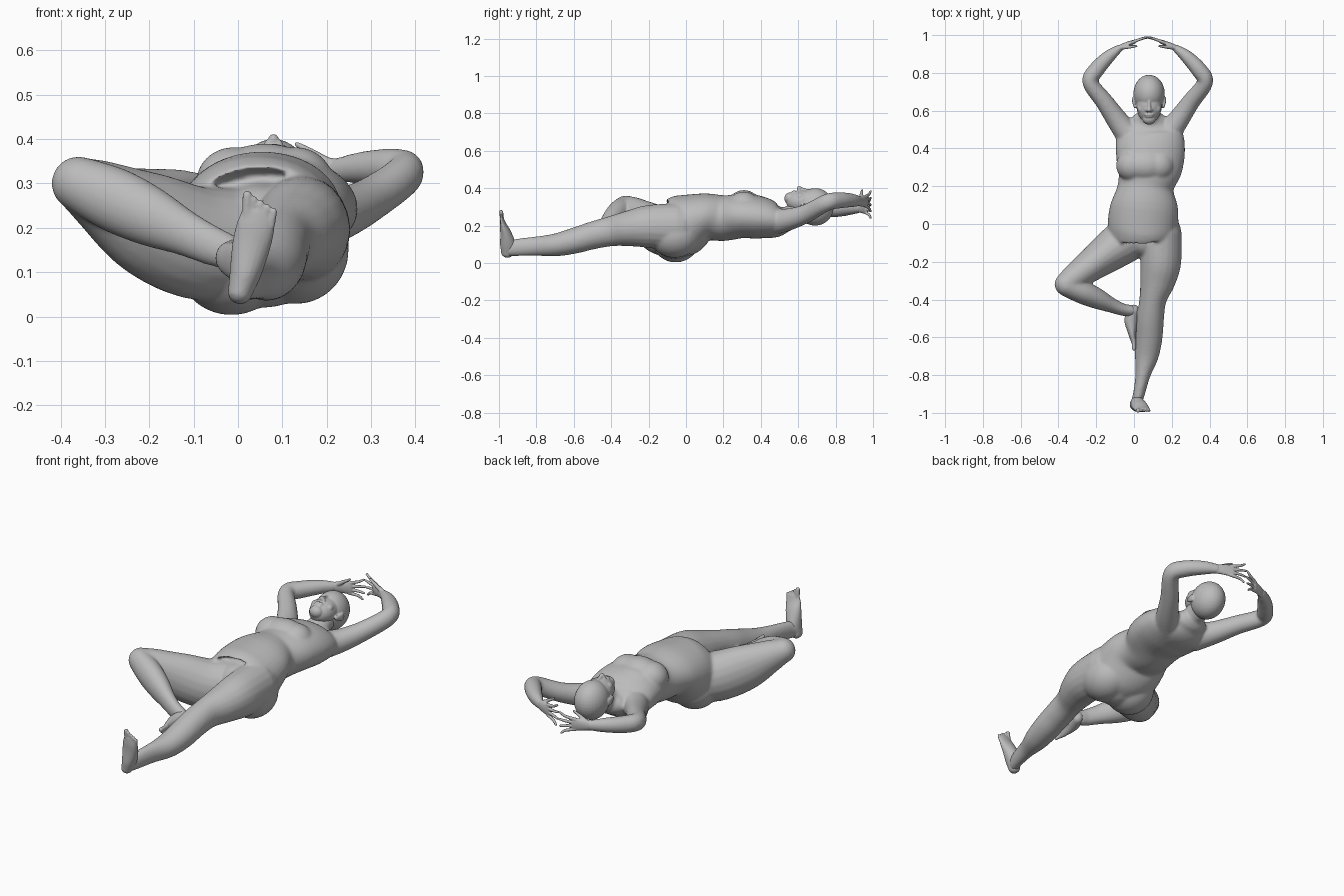
import bpy, bmesh, math
from mathutils import Vector, Matrix

grey = bpy.data.materials.new("warm_grey")
grey.diffuse_color = (0.5, 0.5, 0.5, 1)


def spline(pts, steps):
    """Catmull-Rom through rows of (x, y, z, half width, half height)."""
    p = [pts[0]] + list(pts) + [pts[-1]]
    out = []
    for i in range(1, len(p) - 2):
        for s in range(steps):
            t = s / steps
            out.append([0.5 * (2 * b + (c - a) * t + (2 * a - 5 * b + 4 * c - d) * t * t
                               + (3 * b - a - 3 * c + d) * t ** 3)
                        for a, b, c, d in zip(p[i - 1], p[i], p[i + 1], p[i + 2])])
    return out + [list(pts[-1])]


def tube(bm, pts, hint=(0, 0, 1), n=20, steps=5):
    """Closed tube with elliptical sections and rounded ends."""
    rows = spline(pts, steps)
    pos = [Vector(r[:3]) for r in rows]
    last = len(rows) - 1
    sections = []
    for i, r in enumerate(rows):
        t = (pos[min(i + 1, last)] - pos[max(i - 1, 0)]).normalized()
        w = t.cross(Vector(hint)).normalized()
        h = w.cross(t)
        sec = [(pos[i], w * r[3], h * r[4])]
        if i in (0, last):
            d = t * min(r[3], r[4]) * (1 if i else -1)
            cap = [(pos[i] + d * math.sin(a), w * r[3] * math.cos(a), h * r[4] * math.cos(a))
                   for a in (0.4, 0.8, 1.15, 1.45)]
            sec = sec + cap if i else cap[::-1] + sec
        sections += sec
    rings = [[bm.verts.new(c + w * math.cos(k * math.tau / n) + h * math.sin(k * math.tau / n))
              for k in range(n)] for c, w, h in sections]
    faces = [bm.faces.new((a[k], a[(k + 1) % n], b[(k + 1) % n], b[k]))
             for a, b in zip(rings, rings[1:]) for k in range(n)]
    faces += [bm.faces.new(rings[0][::-1]), bm.faces.new(rings[-1])]
    bmesh.ops.recalc_face_normals(bm, faces=faces)


def ball(bm, c, r):
    m = Matrix.Translation(c) @ Matrix.Diagonal((*r, 1))
    bmesh.ops.create_uvsphere(bm, u_segments=28, v_segments=18, radius=1, matrix=m)


def finish(bm, name, voxel, smooth):
    """Fuse the overlapping forms into one soft skin."""
    me = bpy.data.meshes.new(name)
    bm.to_mesh(me)
    bm.free()
    me.materials.append(grey)
    ob = bpy.data.objects.new(name, me)
    bpy.context.collection.objects.link(ob)
    rm = ob.modifiers.new("fuse", 'REMESH')
    rm.mode, rm.voxel_size, rm.use_smooth_shade = 'VOXEL', voxel, True
    sm = ob.modifiers.new("soften", 'SMOOTH')
    sm.factor, sm.iterations = 0.5, smooth


CX = 0.08   # body centre line

# Torso, breasts, buttocks, neck, legs and arms
bm = bmesh.new()
tube(bm, [(.03, -.165, .195, .015, .04), (.042, -.13, .195, .09, .1), (.052, -.07, .18, .18, .152),
          (.048, 0, .208, .187, .163),
          (.055, .1, .245, .178, .128), (.063, .2, .24, .148, .122), (.082, .3, .25, .174, .117),
          (.087, .4, .242, .183, .113), (.08, .48, .225, .17, .09), (.08, .54, .232, .1, .062)], n=36)
ball(bm, (.062, .31, .302), (.125, .09, .088))
ball(bm, (.066, .36, .285), (.135, .11, .08))
for s in (-1, 1):
    ball(bm, (.06 + s * .07, .31, .302), (.085, .085, .08))
    tube(bm, [(CX + s * .02, .49, .295, .008, .008), (CX + s * .13, .505, .28, .01, .01)])  # collarbone
ball(bm, (-.015, -.055, .125), (.125, .128, .122))
ball(bm, (.06, -.055, .14), (.13, .12, .12))
ball(bm, (.13, -.06, .15), (.12, .14, .122))
tube(bm, [(CX, .47, .23, .075, .06), (CX, .55, .25, .06, .055), (CX, .64, .285, .058, .06)])

# Straight leg
tube(bm, [(.143, -.05, .195, .11, .125), (.142, -.2, .195, .108, .115), (.125, -.3, .185, .095, .097),
          (.1, -.4, .17, .072, .081), (.087, -.5, .147, .072, .074), (.08, -.6, .118, .071, .069),
          (.067, -.7, .096, .063, .061), (.047, -.8, .09, .04, .052), (.026, -.9, .083, .031, .047),
          (.012, -.945, .075, .03, .041)])

# Bent leg: thigh, then shin
tube(bm, [(-.01, -.06, .165, .125, .125), (-.1, -.125, .167, .112, .128), (-.21, -.205, .212, .09, .118),
          (-.31, -.278, .272, .072, .083), (-.36, -.318, .3, .061, .062)])
tube(bm, [(-.36, -.325, .3, .057, .062), (-.28, -.358, .264, .062, .073), (-.2, -.393, .226, .056, .068),
          (-.12, -.43, .188, .04, .052), (-.06, -.453, .16, .033, .045), (-.02, -.46, .145, .032, .04)])

# Arms
LEFT, RIGHT = (-1, (.22, .235, .262, .288, .29, .295, .295)), (1, (.22, .232, .265, .322, .335, .335, .33))
ARM = [(-.02, .46, .07, .075), (-.085, .545, .058, .06), (-.155, .645, .048, .05), (-.232, .75, .042, .046),
       (-.2, .815, .043, .044), (-.135, .885, .035, .037), (-.075, .932, .02, .027)]


def flip(side, x):
    return x if side < 0 else .145 - x


for side, zs in (LEFT, RIGHT):
    tube(bm, [(flip(side, x), y, z, rw, rh) for (x, y, rw, rh), z in zip(ARM, zs)])
finish(bm, "body", 0.007, 12)

# Head with face forms
bm = bmesh.new()
ball(bm, (CX, .69, .3), (.083, .1, .1))
ball(bm, (CX, .625, .328), (.067, .09, .062))
ball(bm, (CX, .556, .345), (.036, .03, .032))
ball(bm, (CX, .663, .371), (.052, .012, .018))
ball(bm, (CX, .579, .381), (.025, .006, .009))
ball(bm, (CX, .569, .377), (.022, .006, .009))
tube(bm, [(CX, .662, .383, .008, .01), (CX, .63, .39, .009, .011), (CX, .604, .399, .012, .013)])
for s in (-1, 1):
    ball(bm, (CX + s * .012, .603, .39), (.009, .009, .009))
    ball(bm, (CX + s * .03, .641, .368), (.015, .009, .013))
    ball(bm, (CX + s * .04, .61, .355), (.022, .025, .02))
    tube(bm, [(CX + s * .074, .62, .305, .008, .012), (CX + s * .083, .65, .3, .007, .02),
              (CX + s * .083, .668, .298, .006, .018)])
finish(bm, "head", 0.004, 3)

# Hands: palm edge-on, fingers fanned along z
for name, (side, zs) in (("left_hand", LEFT), ("right_hand", RIGHT)):
    bm = bmesh.new()
    z = zs[-1]

    def part(pts, **k):
        tube(bm, [(flip(side, x), y, z + dz, a, b) for x, y, dz, a, b in pts], **k)

    part([(-.085, .925, 0, .025, .018), (-.045, .947, 0, .03, .014), (.0, .965, 0, .035, .011)], hint=(0, 1, 0))
    for i in range(4):
        o = i - 1.5
        tip = .072 - .008 * abs(i - 2)
        part([(-.01, .962, o * .018, .009, .009), (.035, .979, o * .025, .0075, .0075),
              (tip, .987, o * .036, .006, .006)], n=10)
    part([(-.06, .935, .015, .012, .012), (-.02, .938, .04, .009, .009), (.012, .942, .058, .006, .006)], n=10)
    finish(bm, name, 0.0035, 2)

# Straight foot: sole faces forward, toes up
bm = bmesh.new()
tube(bm, [(.005, -.955, .056, .028, .034), (.017, -.953, .1, .036, .041), (.03, -.964, .16, .043, .03),
          (.04, -.978, .205, .043, .018), (.044, -.984, .235, .036, .011)], hint=(0, 1, 0))
for i in range(5):
    r = .011 if i == 0 else .0078
    tube(bm, [(.02 + i * .0138, -.982, .22 - i * .004, r, r), (.021 + i * .015, -.988, .273 - i * .009, r, r)], n=12)
finish(bm, "straight_foot", 0.004, 3)

# Bent foot: sole pressed to the other leg, toes down
bm = bmesh.new()
tube(bm, [(-.002, -.457, .14, .036, .03), (-.015, -.51, .132, .038, .036), (-.01, -.575, .124, .042, .022),
          (-.002, -.625, .12, .038, .013)], hint=(1, 0, 0))
for i in range(5):
    r = .011 if i == 0 else .0075
    tube(bm, [(0, -.61, .147 - i * .0145, r, r), (0, -.66 + i * .009, .148 - i * .0155, r, r)], n=12)
finish(bm, "bent_foot", 0.004, 3)
